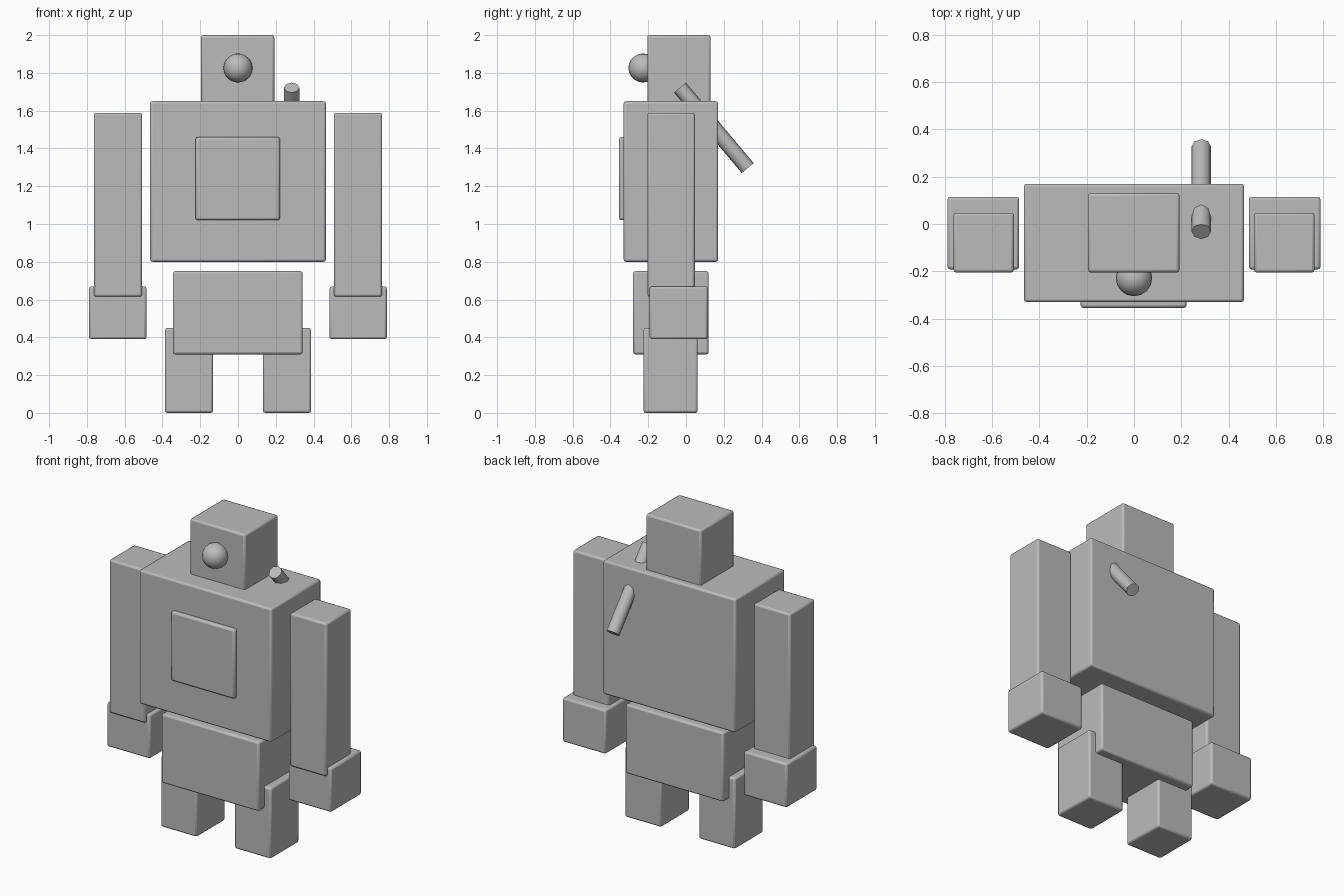
import bpy
from math import radians
from mathutils import Vector

cube = bpy.data.objects.get("Cube")
if cube:
    bpy.data.objects.remove(cube, do_unlink=True)

# One plain grey for the whole figure
grey = bpy.data.materials.new("grey")
grey.use_nodes = True
colour = (0.5, 0.5, 0.5, 1)
grey.diffuse_color = colour
grey.node_tree.nodes["Principled BSDF"].inputs["Base Color"].default_value = colour


def finish(name):
    obj = bpy.context.object
    obj.name = name
    obj.data.name = name
    obj.data.materials.append(grey)
    return obj


def box(name, low, high, bevel=0.012):
    """Softly bevelled box between two corners."""
    low, high = Vector(low), Vector(high)
    bpy.ops.mesh.primitive_cube_add(size=1, location=(low + high) / 2)
    obj = finish(name)
    obj.scale = high - low
    bpy.ops.object.transform_apply(location=False, rotation=False, scale=True)
    mod = obj.modifiers.new("soft_edges", "BEVEL")
    mod.width = bevel
    mod.segments = 2
    bpy.ops.object.shade_smooth_by_angle(angle=radians(50))
    return obj


def pair(name, low, high):
    """Left box and its mirrored right twin."""
    box("left_" + name, low, high)
    box("right_" + name, (-high[0], low[1], low[2]), (-low[0], high[1], high[2]))


# Body blocks
box("torso", (-0.465, -0.33, 0.8), (0.465, 0.17, 1.65))
box("head", (-0.195, -0.205, 1.64), (0.192, 0.13, 2.0))
box("chest_panel", (-0.225, -0.355, 1.02), (0.222, -0.31, 1.46))
box("hips", (-0.345, -0.28, 0.31), (0.342, 0.12, 0.75))

# Limbs
pair("arm", (0.507, -0.205, 0.615), (0.763, 0.047, 1.588))
pair("hand", (0.485, -0.192, 0.39), (0.788, 0.115, 0.67))
pair("leg", (0.132, -0.225, 0.0), (0.387, 0.062, 0.45))

# Round nose
bpy.ops.mesh.primitive_uv_sphere_add(
    segments=16, ring_count=10, radius=0.077, location=(0, -0.228, 1.826))
finish("nose")
bpy.ops.object.shade_smooth()

# Slanted rod passing through the shoulder
top, bottom = Vector((0.284, -0.032, 1.722)), Vector((0.284, 0.327, 1.296))
axis = top - bottom
bpy.ops.mesh.primitive_cylinder_add(
    vertices=8, radius=0.041, depth=axis.length, location=(top + bottom) / 2)
rod = finish("shoulder_rod")
rod.rotation_euler = (radians(40.1), 0, 0)
bpy.ops.object.shade_smooth_by_angle(angle=radians(50))
